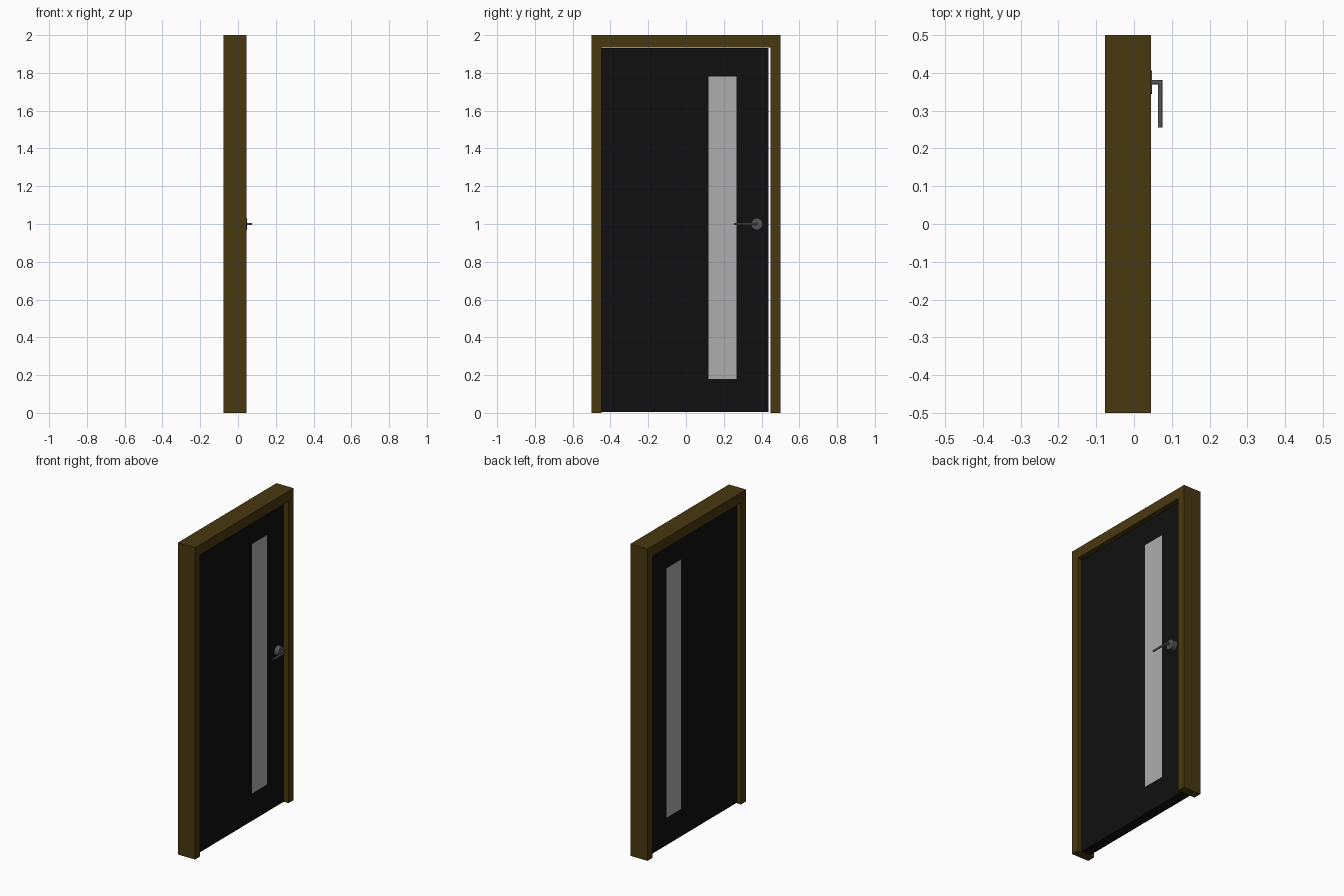
import bpy, bmesh
from mathutils import Vector, Matrix

cube = bpy.data.objects.get("Cube")
if cube:
    bpy.data.objects.remove(cube, do_unlink=True)


def material(name, rgb, roughness=0.5, metallic=0.0):
    mat = bpy.data.materials.new(name)
    mat.use_nodes = True
    mat.diffuse_color = (*rgb, 1)
    bsdf = mat.node_tree.nodes["Principled BSDF"]
    bsdf.inputs["Base Color"].default_value = (*rgb, 1)
    bsdf.inputs["Roughness"].default_value = roughness
    bsdf.inputs["Metallic"].default_value = metallic
    return mat


def finish(name, bm, mat):
    bmesh.ops.recalc_face_normals(bm, faces=bm.faces)
    mesh = bpy.data.meshes.new(name)
    bm.to_mesh(mesh)
    bm.free()
    mesh.materials.append(mat)
    obj = bpy.data.objects.new(name, mesh)
    bpy.context.collection.objects.link(obj)
    return obj


def slab(name, outline, x0, x1, mat):
    """Extrude a (y, z) outline along x."""
    bm = bmesh.new()
    face = bm.faces.new([bm.verts.new((x0, y, z)) for y, z in outline])
    out = bmesh.ops.extrude_face_region(bm, geom=[face])
    moved = [v for v in out["geom"] if isinstance(v, bmesh.types.BMVert)]
    bmesh.ops.translate(bm, verts=moved, vec=(x1 - x0, 0, 0))
    return finish(name, bm, mat)


def rect(y0, y1, z0, z1):
    return [(y0, z0), (y1, z0), (y1, z1), (y0, z1)]


def smooth(obj):
    bpy.ops.object.select_all(action="DESELECT")
    obj.select_set(True)
    bpy.context.view_layer.objects.active = obj
    bpy.ops.object.shade_smooth_by_angle()


wood = material("brown_wood", (0.066, 0.04, 0.005))
black = material("black_paint", (0.005, 0.005, 0.005))
glass = material("frosted_glass", (0.42, 0.42, 0.42))
metal = material("dark_metal", (0.09, 0.09, 0.09))

# Frame: two jambs and a head in one profile
inner, head = 0.447, 1.935
arch = [(-0.5, 0), (-0.5, 2), (0.5, 2), (0.5, 0),
        (inner, 0), (inner, head), (-inner, head), (-inner, 0)]
slab("door_frame", arch, -0.077, 0.045, wood)

# Door leaf, with a slim gap on the latch side, and its glass strip
back, front = -0.048, 0.016
slab("door_leaf", rect(-inner, 0.438, 0.004, 1.931), back, front, black)
slab("glass_strip", rect(0.12, 0.268, 0.18, 1.78), back - 0.001, front + 0.001, glass)

# Handle rose
pivot_y, pivot_z = 0.375, 1.0
rose_end = 0.047
bm = bmesh.new()
bmesh.ops.create_cone(bm, cap_ends=True, segments=32, radius1=0.031, radius2=0.031,
                      depth=rose_end - front,
                      matrix=Matrix.Translation(((front + rose_end) / 2, pivot_y, pivot_z))
                      @ Matrix.Rotation(1.5708, 4, "Y"))
smooth(finish("handle_rose", bm, metal))

# Handle lever: round bar with a mitred corner
radius, reach = 0.006, 0.069
center = Vector((0, pivot_y, pivot_z))
sections = [(front, Vector((0, 1, 0)), center + Vector((front, 0, 0))),
            (reach, Vector((1, 1, 0)), center + Vector((reach, 0, 0))),
            (reach, Vector((1, 0, 0)), Vector((reach, 0.255, pivot_z)))]
bm = bmesh.new()
rings = []
for _, side, pos in sections:
    ring = []
    for i in range(16):
        spoke = Matrix.Rotation(i * 6.28319 / 16, 3, "X") @ Vector((0, radius, 0))
        ring.append(bm.verts.new(pos + side * spoke.y + Vector((0, 0, spoke.z))))
    rings.append(ring)
for a, b in zip(rings, rings[1:]):
    for i in range(16):
        j = (i + 1) % 16
        bm.faces.new((a[i], a[j], b[j], b[i]))
bm.faces.new(rings[0])
bm.faces.new(rings[-1])
smooth(finish("handle_lever", bm, metal))
